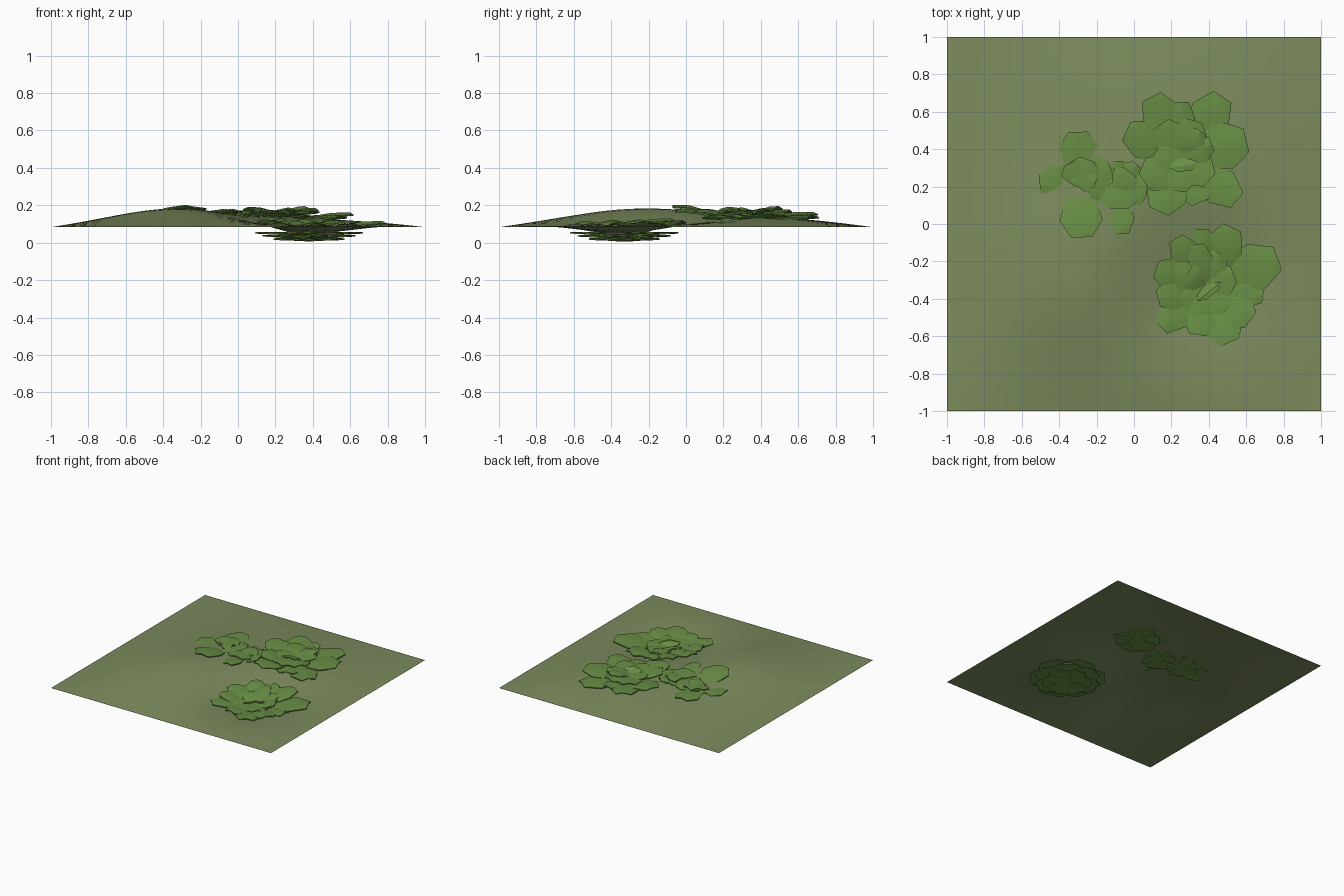
import bpy, bmesh, math
from mathutils import Vector

if "Cube" in bpy.data.objects:
    bpy.data.objects.remove(bpy.data.objects["Cube"])


def material(name, rgb):
    m = bpy.data.materials.new(name)
    m.diffuse_color = (*rgb, 1)
    m.use_nodes = True
    m.node_tree.nodes["Principled BSDF"].inputs["Base Color"].default_value = m.diffuse_color
    return m


def add_object(name, bm, mat, angle):
    bmesh.ops.recalc_face_normals(bm, faces=bm.faces)
    me = bpy.data.meshes.new(name)
    bm.to_mesh(me)
    bm.free()
    me.materials.append(mat)
    ob = bpy.data.objects.new(name, me)
    bpy.context.collection.objects.link(ob)
    bpy.ops.object.select_all(action='DESELECT')
    ob.select_set(True)
    bpy.context.view_layer.objects.active = ob
    bpy.ops.object.shade_smooth_by_angle(angle=math.radians(angle))
    return ob


def bump(x, y, cx, cy, spread):
    return math.exp(-((x - cx) ** 2 + (y - cy) ** 2) / spread)


def height(x, y):
    # mound at front left, shallow hollow at front right, flat border
    g = 0.07 + 0.06 * bump(x, y, -0.42, -0.36, 0.25) - 0.115 * bump(x, y, 0.43, -0.38, 0.2)
    return 0.083 + (1 - x * x) * (1 - y * y) * g


grass = material("grass", (0.20, 0.26, 0.11))
leaf = material("leaf", (0.14, 0.27, 0.06))

# rolling ground sheet
bm = bmesh.new()
bmesh.ops.create_grid(bm, x_segments=28, y_segments=28, size=1)
for v in bm.verts:
    v.co.z = height(v.co.x, v.co.y)
add_object("ground", bm, grass, 60)

# along-share, half-width share and lift share of a leaf
ROWS = [(0, .24, 0), (.35, .40, .5), (.66, .52, .95), (.97, .26, 1.0)]
THICK = 0.007


def add_leaf(bm, base, tip, width, droop=0.022):
    along = Vector((tip.x - base.x, tip.y - base.y, 0))
    side = Vector((-along.y, along.x, 0)).normalized()
    layers = []
    for drop in (0, THICK):
        grid = []
        for t, w, lift in ROWS:
            c = Vector((base.x, base.y, 0)) + along * t
            c.z = base.z + (tip.z - base.z) * lift - drop
            grid.append([bm.verts.new(c + side * (s * w * width)
                                      - Vector((0, 0, droop * abs(s) * w * 2 * t)))
                         for s in (-1, 0, 1)])
        layers.append(grid)
    for g in layers:
        for a, b in zip(g, g[1:]):
            for i in (0, 1):
                bm.faces.new((a[i], a[i + 1], b[i + 1], b[i]))
    # rim joining upper and lower skins
    rim = lambda g: ([r[0] for r in g] + [g[-1][1]] + [r[2] for r in reversed(g)] + [g[0][1]])
    p, q = rim(layers[0]), rim(layers[1])
    for i in range(len(p)):
        j = (i + 1) % len(p)
        bm.faces.new((p[i], p[j], q[j], q[i]))


def rosette(name, centre, lift, tiers, outer, inner):
    cx, cy = centre
    bm = bmesh.new()
    zg = height(cx, cy)
    # lowest tiers poking under the ground: radius, depth at middle, depth at tips
    for n, (radius, mid, end) in enumerate(tiers):
        for k in range(6):
            a = math.radians(60 * k + 20 + 30 * n)
            tip = Vector((cx + radius * math.cos(a), cy + radius * math.sin(a), zg - end))
            add_leaf(bm, Vector((cx, cy, zg - mid + .002 * (k % 3))), tip, radius * .95, .006)
    # outer leaves: tip x, tip y, width
    for k, (x, y, w) in enumerate(outer):
        base = Vector((cx + (x - cx) * .06, cy + (y - cy) * .06, zg - .012))
        add_leaf(bm, base, Vector((x, y, height(x, y) + lift - .008 * (k % 2))), w)
    # inner leaves: tip x, tip y, width, tip height over the ground
    for k, (x, y, w, h) in enumerate(inner):
        base = Vector((cx - (x - cx) * .15, cy - (y - cy) * .15, zg + .01 + .004 * (k % 3)))
        add_leaf(bm, base, Vector((x, y, zg + h)), w)
    add_object(name, bm, leaf, 25)


rosette("back_rosette", (0.26, 0.36), 0.045, [(.17, .022, .010)],
        [(.09, .69, .21), (.48, .69, .22), (.61, .45, .25), (.56, .12, .20),
         (.13, .06, .22), (-.05, .50, .21), (.26, .66, .13), (.36, .11, .2), (.05, .22, .2)],
        [(.14, .54, .19, .04), (.32, .56, .19, .042), (.42, .43, .15, .05),
         (.41, .23, .18, .042), (.23, .17, .18, .04), (.11, .33, .17, .04),
         (.36, .50, .13, .06), (.27, .28, .15, .053)])

rosette("left_rosette", (-0.29, 0.23), 0.024, [(.13, .014, .006)],
        [(-.30, .50, .20), (-.51, .21, .19), (-.28, -.08, .22), (-.12, .30, .18)],
        [(-.34, .33, .15, .028), (-.20, .22, .12, .028), (-.25, .35, .16, .024)])

rosette("middle_rosette", (-0.08, 0.20), 0.024, [(.13, .014, .006)],
        [(-.06, -.06, .13), (-.24, .19, .20), (.07, .20, .21), (-.08, .34, .13), (.02, .32, .12)],
        [(-.08, .08, .2, .026), (-.02, .28, .16, .026)])

rosette("front_rosette", (0.38, -0.33), 0.026,
        [(.19, .040, .030), (.25, .030, .012), (.29, .018, -.004)],
        [(.78, -.18, .25), (.70, -.38, .17), (.63, -.52, .2), (.52, -.64, .21),
         (.34, -.60, .18), (.14, -.56, .17), (.12, -.40, .17), (.11, -.24, .18),
         (.22, -.07, .16), (.36, -.02, .15), (.53, -.01, .20)],
        [(.34, -.10, .13, .075), (.19, -.24, .16, .06), (.54, -.27, .18, .05),
         (.50, -.46, .18, .04), (.33, -.51, .17, .04), (.20, -.42, .16, .045),
         (.46, -.15, .15, .055), (.29, -.25, .15, .065), (.42, -.38, .16, .06)])
